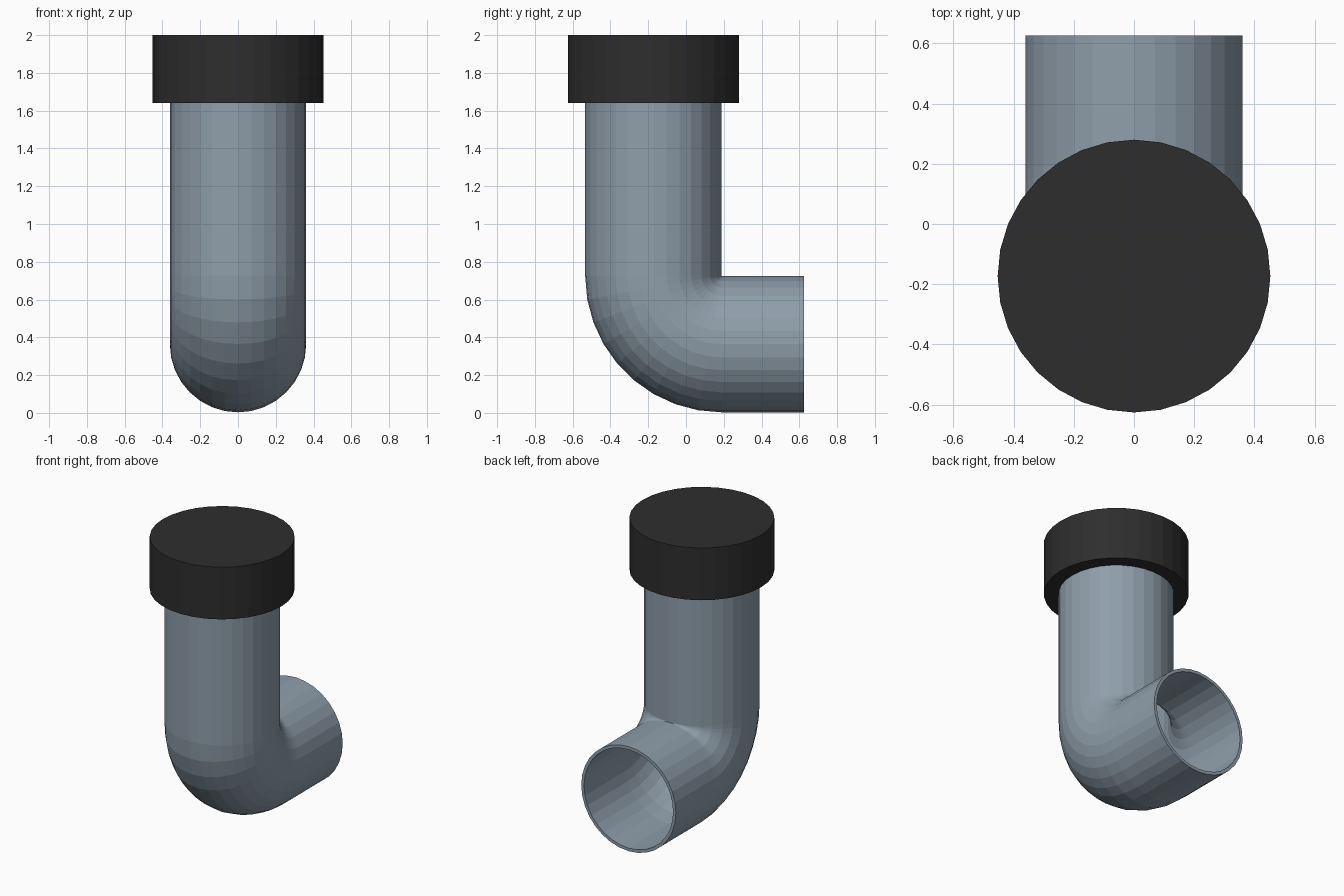
import bpy, bmesh, math
from mathutils import Vector

if "Cube" in bpy.data.objects:
    bpy.data.objects.remove(bpy.data.objects["Cube"])

SIDES = 32
R_OUT, R_IN = 0.361, 0.340       # pipe wall
BEND = 0.363                     # bend radius of the centre line
PIPE_Y, PIPE_Z = -0.173, 0.364   # axes of the upright and outlet legs
CORNER = Vector((0, PIPE_Y + BEND, PIPE_Z + BEND))


def material(name, rgb):
    m = bpy.data.materials.new(name)
    m.diffuse_color = (*rgb, 1)
    m.use_nodes = True
    m.node_tree.nodes["Principled BSDF"].inputs["Base Color"].default_value = m.diffuse_color
    return m


def finish(name, bm, mat):
    bmesh.ops.recalc_face_normals(bm, faces=bm.faces[:])
    me = bpy.data.meshes.new(name)
    bm.to_mesh(me)
    bm.free()
    me.materials.append(mat)
    ob = bpy.data.objects.new(name, me)
    bpy.context.collection.objects.link(ob)
    return ob


steel = material("blue grey steel", (0.275, 0.345, 0.405))
black = material("matte black", (0.027, 0.027, 0.027))

# Centre line: upright leg, nine-step bend, outlet leg
stations = [(Vector((0, PIPE_Y, 1.68)), 0.0)]
for i in range(10):
    t = math.radians(10 * i)
    n = Vector((0, -math.cos(t), -math.sin(t)))
    stations.append((CORNER + n * BEND, t))
stations.append((Vector((0, 0.626, PIPE_Z)), math.pi / 2))

# Hollow elbow pipe: outer and inner skins joined by rims at both ends
bm = bmesh.new()


def ring(centre, t, r):
    n = Vector((0, -math.cos(t), -math.sin(t)))
    x = Vector((1, 0, 0))
    angles = [2 * math.pi * k / SIDES for k in range(SIDES)]
    return [bm.verts.new(centre + r * (math.cos(a) * x + math.sin(a) * n)) for a in angles]


rings = [ring(c, t, R_OUT) for c, t in stations]
rings += [ring(c, t, R_IN) for c, t in reversed(stations)]
for a, b in zip(rings, rings[1:] + rings[:1]):
    for k in range(SIDES):
        j = (k + 1) % SIDES
        bm.faces.new((a[k], a[j], b[j], b[k]))
finish("elbow_pipe", bm, steel)

# Screw cap on the upright leg
bm = bmesh.new()
bmesh.ops.create_cone(bm, cap_ends=True, segments=SIDES, radius1=0.453, radius2=0.453, depth=0.36)
cap = finish("end_cap", bm, black)
cap.location = (0, PIPE_Y, 1.82)
